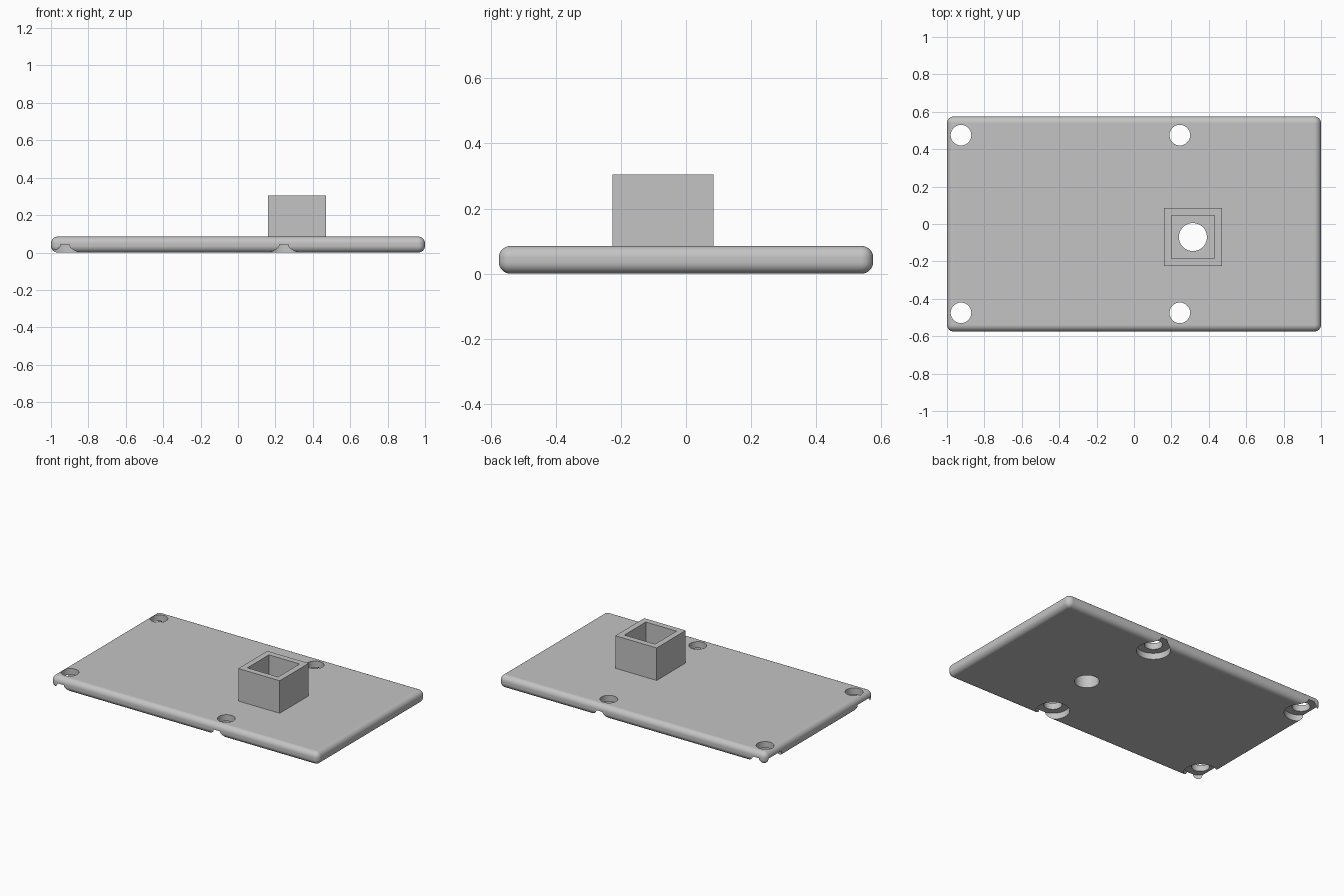
import bpy
import math

if "Cube" in bpy.data.objects:
    bpy.data.objects.remove(bpy.data.objects["Cube"], do_unlink=True)

PLATE_TOP = 0.085
MOUNT_X, MOUNT_Y = (-0.925, 0.245), (-0.475, 0.475)
TUBE_X, TUBE_Y = 0.315, -0.07

grey = bpy.data.materials.new("plain grey")
grey.use_nodes = True
colour = (0.55, 0.55, 0.55, 1)
grey.diffuse_color = colour
grey.node_tree.nodes["Principled BSDF"].inputs["Base Color"].default_value = colour


def box(name, x, y, z0, z1, width, depth):
    bpy.ops.mesh.primitive_cube_add(size=1, location=(x, y, (z0 + z1) / 2))
    ob = bpy.context.object
    ob.name = name
    ob.scale = (width, depth, z1 - z0)
    bpy.ops.object.transform_apply(location=True, rotation=False, scale=True)
    return ob


def cylinder(name, x, y, z0, z1, radius):
    bpy.ops.mesh.primitive_cylinder_add(vertices=64, radius=radius, depth=z1 - z0,
                                        location=(x, y, (z0 + z1) / 2))
    ob = bpy.context.object
    ob.name = name
    return ob


def apply(ob, mod):
    bpy.context.view_layer.objects.active = ob
    bpy.ops.object.modifier_apply(modifier=mod.name)


def cut(ob, cutter):
    cutter.hide_render = True
    mod = ob.modifiers.new("cut", 'BOOLEAN')
    mod.operation, mod.solver, mod.object = 'DIFFERENCE', 'EXACT', cutter
    apply(ob, mod)
    bpy.data.objects.remove(cutter, do_unlink=True)


# Base plate with all edges rounded
plate = box("base_plate", 0, 0, 0, PLATE_TOP, 2, 1.15)
bevel = plate.modifiers.new("rounding", 'BEVEL')
bevel.width, bevel.segments = 0.036, 8
apply(plate, bevel)

# Mounting holes, each with a wide recess underneath
for x in MOUNT_X:
    for y in MOUNT_Y:
        cut(plate, cylinder("hole_cutter", x, y, -0.1, 0.2, 0.055))
        cut(plate, cylinder("recess_cutter", x, y, -0.1, 0.042, 0.103))

# Hole under the square socket
cut(plate, cylinder("socket_hole_cutter", TUBE_X, TUBE_Y, -0.1, 0.2, 0.075))

# Square socket, open at the top
socket = box("square_socket", TUBE_X, TUBE_Y, PLATE_TOP - 0.01, 0.305, 0.31, 0.31)
cut(socket, box("socket_cutter", TUBE_X, TUBE_Y, 0, 0.5, 0.23, 0.23))

for ob in (plate, socket):
    ob.data.materials.clear()
    ob.data.materials.append(grey)

# Smooth rounding with crisp flat faces
bpy.ops.object.select_all(action='DESELECT')
plate.select_set(True)
bpy.context.view_layer.objects.active = plate
bpy.ops.object.shade_smooth_by_angle(angle=math.radians(30))
weighted = plate.modifiers.new("flat_normals", 'WEIGHTED_NORMAL')
weighted.keep_sharp = True
